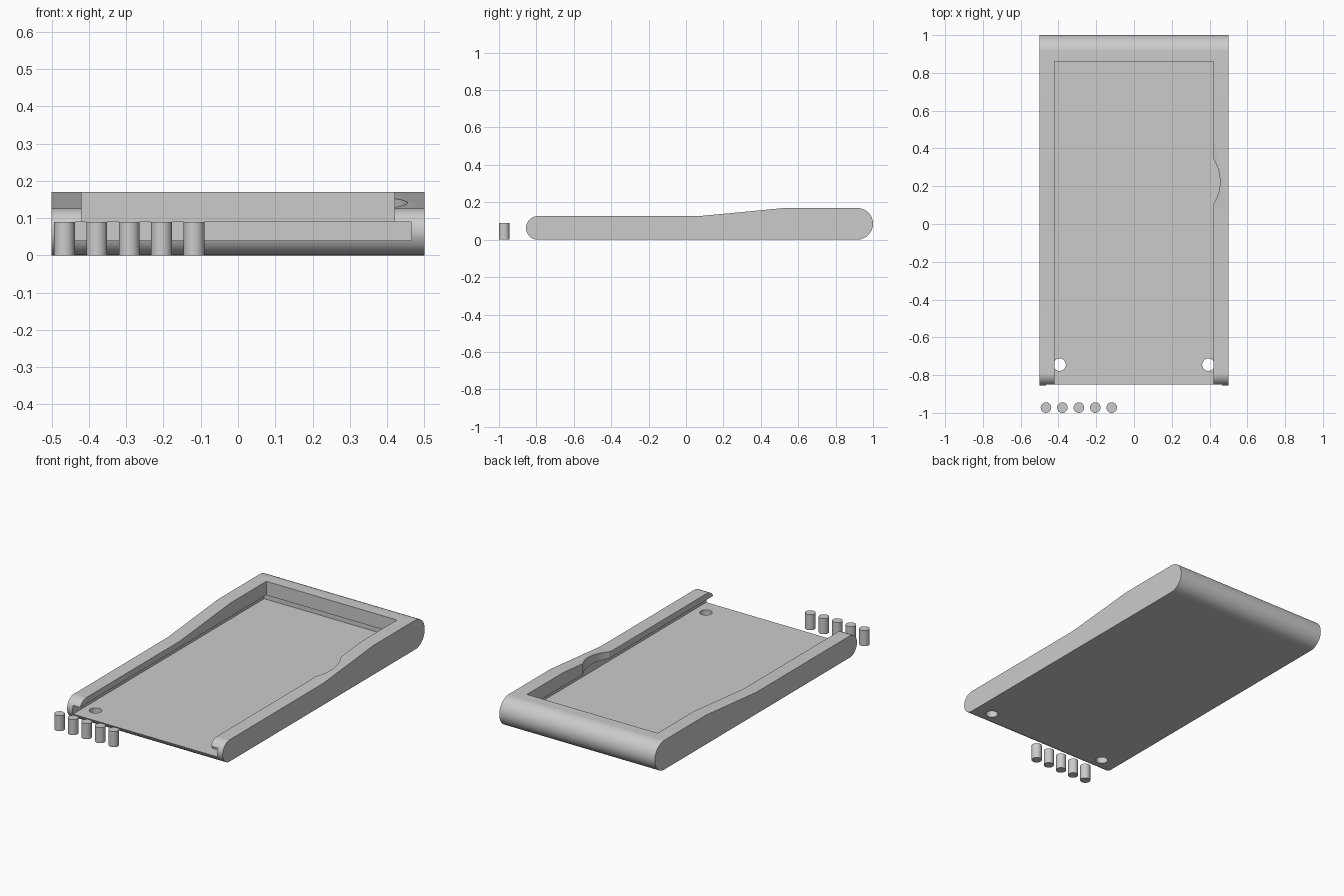
import bpy
import bmesh
import math

cube = bpy.data.objects.get("Cube")
if cube:
    bpy.data.objects.remove(cube, do_unlink=True)

grey = bpy.data.materials.new("light grey")
grey.use_nodes = True
colour = (0.6, 0.6, 0.6, 1)
grey.diffuse_color = colour
grey.node_tree.nodes["Principled BSDF"].inputs["Base Color"].default_value = colour


def prism(name, outline, axis, start, end):
    """Extrude a closed 2D outline along x (outline in y, z) or z (outline in x, y)."""
    bm = bmesh.new()
    place = (lambda a, b: (start, a, b)) if axis == "x" else (lambda a, b: (a, b, start))
    face = bm.faces.new([bm.verts.new(place(a, b)) for a, b in outline])
    ext = bmesh.ops.extrude_face_region(bm, geom=[face])
    verts = [v for v in ext["geom"] if isinstance(v, bmesh.types.BMVert)]
    step = end - start
    bmesh.ops.translate(bm, verts=verts, vec=(step, 0, 0) if axis == "x" else (0, 0, step))
    bmesh.ops.recalc_face_normals(bm, faces=bm.faces)
    mesh = bpy.data.meshes.new(name)
    bm.to_mesh(mesh)
    bm.free()
    mesh.materials.append(grey)
    obj = bpy.data.objects.new(name, mesh)
    bpy.context.collection.objects.link(obj)
    return obj


def arc(cx, cy, radius, begin, sweep, steps):
    angles = [math.radians(begin + sweep * i / steps) for i in range(steps + 1)]
    return [(cx + radius * math.cos(a), cy + radius * math.sin(a)) for a in angles]


def circle(cx, cy, radius, steps=48):
    return arc(cx, cy, radius, 0, 360, steps)[:-1]


def rectangle(x0, x1, y0, y1):
    return [(x0, y0), (x1, y0), (x1, y1), (x0, y1)]


def smooth(obj):
    bpy.ops.object.select_all(action="DESELECT")
    obj.select_set(True)
    bpy.context.view_layer.objects.active = obj
    bpy.ops.object.shade_smooth_by_angle(angle=math.radians(30))


# Tray body: rounded ends, thicker towards the back
front_r, back_r = 0.063, 0.085
profile = arc(1 - back_r, back_r, back_r, -90, 180, 24)
profile += [(0.53, 2 * back_r), (0.07, 2 * front_r)]
profile += arc(front_r - 0.855, front_r, front_r, 90, 180, 24)
tray = prism("tray_body", profile, "x", -0.5, 0.5)

# Open pocket, wider undercut slot, finger scallop and two floor holes
cutters = [
    prism("pocket_cutter", rectangle(-0.42, 0.42, -1.2, 0.86), "z", 0.06, 0.3),
    prism("slot_cutter", rectangle(-0.465, 0.465, -1.2, 0.905), "z", 0.04, 0.09),
    prism("scallop_cutter", circle(0.234, 0.225, 0.221, 96), "z", 0.065, 0.3),
]
for side in (-1, 1):
    cutters.append(prism("hole_cutter", circle(side * 0.394, -0.745, 0.033), "z", -0.1, 0.07))

for cutter in cutters:
    cutter.hide_render = True
    cut = tray.modifiers.new(cutter.name, "BOOLEAN")
    cut.operation = "DIFFERENCE"
    cut.solver = "EXACT"
    cut.object = cutter

# Keep the cut result and drop the cutters
bpy.context.view_layer.update()
evaluated = tray.evaluated_get(bpy.context.evaluated_depsgraph_get())
result = bpy.data.meshes.new_from_object(evaluated)
tray.modifiers.clear()
tray.data = result
for cutter in cutters:
    bpy.data.objects.remove(cutter, do_unlink=True)
smooth(tray)
tray.modifiers.new("even_shading", "WEIGHTED_NORMAL").keep_sharp = True

# Row of loose pins in front of the tray
for i in range(5):
    pin = prism(f"pin_{i + 1}", circle(-0.466 + 0.087 * i, -0.972, 0.028, 32), "z", 0, 0.09)
    smooth(pin)
